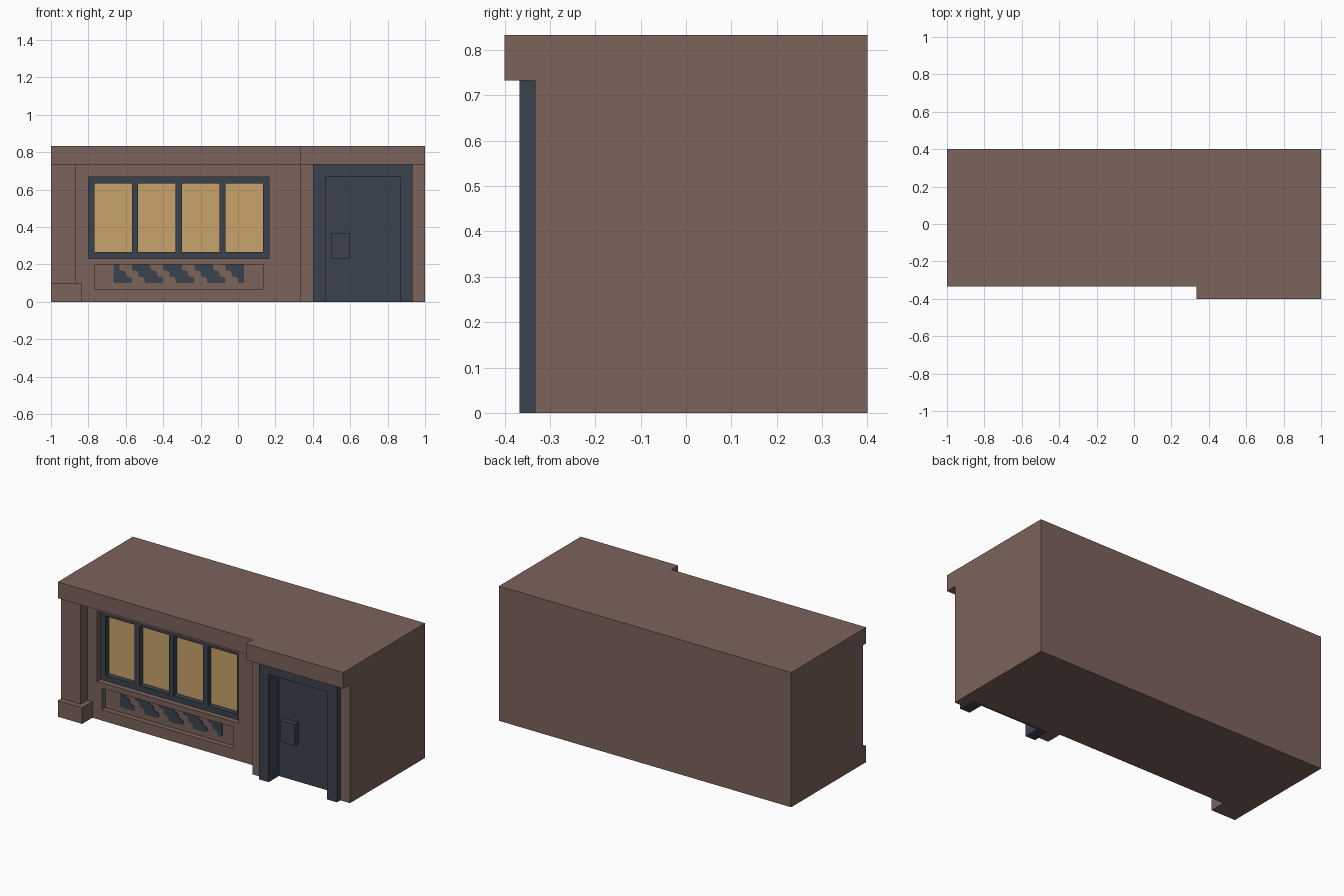
import bpy, bmesh

if "Cube" in bpy.data.objects:
    bpy.data.objects.remove(bpy.data.objects["Cube"])

def mat(name, rgb):
    m = bpy.data.materials.new(name)
    lin = [((c / 255 + 0.055) / 1.055) ** 2.4 for c in rgb]
    m.diffuse_color = (*lin, 1)
    m.use_nodes = True
    m.node_tree.nodes["Principled BSDF"].inputs["Base Color"].default_value = m.diffuse_color
    return m

BROWN = mat("brown_wall", (123, 99, 91))
DARK = mat("dark_slate", (59, 66, 77))
AMBER = mat("amber_glass", (202, 164, 108))

def add(name, bm, material):
    bmesh.ops.recalc_face_normals(bm, faces=bm.faces)
    me = bpy.data.meshes.new(name)
    bm.to_mesh(me)
    bm.free()
    if material:
        me.materials.append(material)
    ob = bpy.data.objects.new(name, me)
    bpy.context.collection.objects.link(ob)
    return ob

def prism(name, outline, z0, z1, material):
    """Extrude an (x, y) outline upward from z0 to z1."""
    bm = bmesh.new()
    face = bm.faces.new([bm.verts.new((x, y, z0)) for x, y in outline])
    ext = bmesh.ops.extrude_face_region(bm, geom=[face])["geom"]
    bmesh.ops.translate(bm, vec=(0, 0, z1 - z0),
                        verts=[v for v in ext if isinstance(v, bmesh.types.BMVert)])
    return add(name, bm, material)

def box(name, x0, x1, y0, y1, z0, z1, material):
    return prism(name, [(x0, y0), (x1, y0), (x1, y1), (x0, y1)], z0, z1, material)

def cut(target, cutter):
    cutter.hide_render = True
    mod = target.modifiers.new(cutter.name, 'BOOLEAN')
    mod.operation, mod.solver, mod.object = 'DIFFERENCE', 'EXACT', cutter
    bpy.context.view_layer.objects.active = target
    bpy.ops.object.modifier_apply(modifier=mod.name)
    bpy.data.objects.remove(cutter)

# Building body with corner pilaster and door bay piers
body = prism("building_body", [
    (-1, .4), (1, .4), (1, -.3333), (.9333, -.3333), (.9333, -.25), (.4, -.25),
    (.4, -.3333), (.3333, -.3333), (.3333, -.2333), (-.8667, -.2333),
    (-.8667, -.3), (-1, -.3)], 0, .7333, BROWN)
cut(body, box("window_cutter", -.8, .1667, -.5, -.15, .2333, .6667, None))
cut(body, box("panel_cutter", -.7667, .1333, -.5, -.2, .0667, .2, None))

# Roof slab overhanging the front
prism("roof_cornice", [(-1, .4), (1, .4), (1, -.4), (.3333, -.4),
                       (.3333, -.3333), (-1, -.3333)], .7333, .8333, BROWN)

# Pilaster base: an L around the pilaster
prism("pilaster_base", [(-1, -.3333), (-.8333, -.3333), (-.8333, -.2333),
                        (-.8667, -.2333), (-.8667, -.3), (-1, -.3)], 0, .1, BROWN)

# Window frame bars and panes
for i in range(5):
    x = -.8 + i * .2333
    box("window_bar", x, x + .0333, -.2, -.15, .2333, .6667, DARK)
    if i < 4:
        a, b = x + .0333, x + .2333
        box("window_pane", a, b, -.1667, -.15, .2667, .6333, AMBER)
        box("window_sill", a, b, -.2, -.15, .2333, .2667, DARK)
        box("window_head", a, b, -.2, -.15, .6333, .6667, DARK)

# Stepped decoration on the lower panel, clipped at both ends
LO, HI, S = -.6667, .0333, .1 / 3
for k in range(5):
    start = LO + k * .1667
    left, right = [], []
    for row in range(3):
        z0, z1 = .1 + row * S, .1 + (row + 1) * S
        a = max(LO, start - row * S)
        b = min(HI, start + .1 - row * S)
        left += [(a, z0), (a, z1)]
        right += [(b, z0), (b, z1)]
    pts = right + left[::-1]
    # drop points that lie on a straight run
    pts = [p for i, p in enumerate(pts)
           if not (abs(pts[i - 1][0] - p[0]) < 1e-4 and
                   abs(pts[(i + 1) % len(pts)][0] - p[0]) < 1e-4)]
    bm = bmesh.new()
    face = bm.faces.new([bm.verts.new((x, -.2035, z)) for x, z in pts])
    bmesh.ops.bevel(bm, geom=[v for v in bm.verts if v.co.z < .195], offset=.014,
                    segments=3, profile=.5, affect='VERTICES')
    ext = bmesh.ops.extrude_face_region(bm, geom=bm.faces[:])["geom"]
    bmesh.ops.translate(bm, vec=(0, .0035, 0),
                        verts=[v for v in ext if isinstance(v, bmesh.types.BMVert)])
    add("panel_step_ornament", bm, DARK)

# Door frame, door and lock plate
for x in (.4, .8667):
    box("door_jamb", x, x + .0667, -.3667, -.25, 0, .7333, DARK)
box("door_header", .4667, .8667, -.3667, -.25, .6667, .7333, DARK)
box("door_leaf", .4667, .8667, -.2667, -.25, 0, .6667, DARK)
box("door_handle_block", .5, .6, -.3, -.2667, .2333, .3667, DARK)
